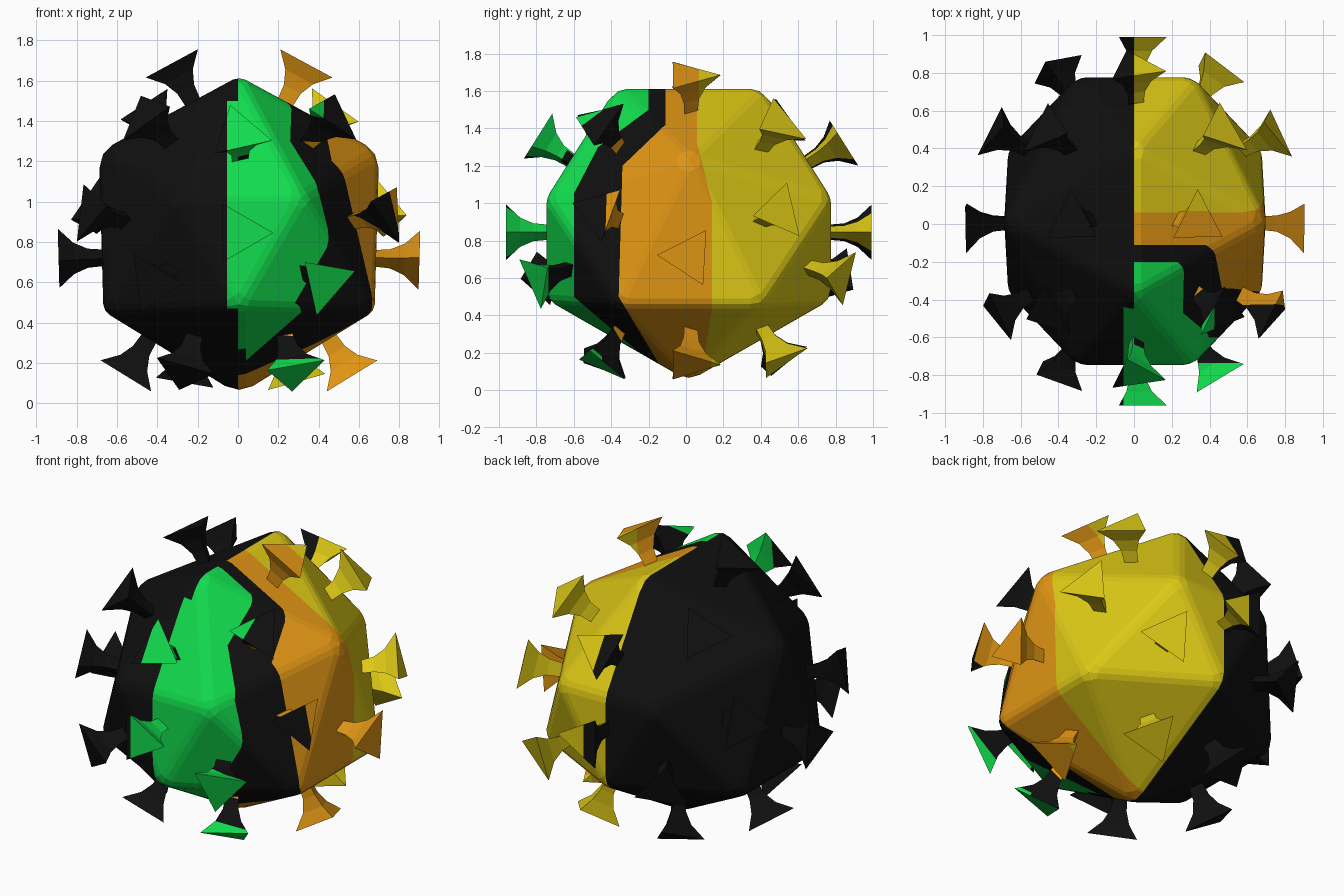
import bpy, bmesh, math
from mathutils import Vector, Matrix

if "Cube" in bpy.data.objects:
    bpy.data.objects.remove(bpy.data.objects["Cube"])

C = Vector((0.005, 0.015, 0.845))          # centre of the shell

# Colours
def material(name, rgb):
    m = bpy.data.materials.new(name)
    m.diffuse_color = (*rgb, 1)
    m.use_nodes = True
    m.node_tree.nodes["Principled BSDF"].inputs["Base Color"].default_value = m.diffuse_color
    return m

MATS = [material("black", (0.005, 0.005, 0.005)),
        material("yellow", (0.72, 0.58, 0.008)),
        material("orange", (0.74, 0.30, 0.007)),
        material("green", (0.006, 0.72, 0.075))]
BLACK, YELLOW, ORANGE, GREEN = range(4)

# Colour borders on the +x half, as (z, y) lines running bottom to top
YELLOW_ORANGE = [(0.05, 0.08), (0.45, 0.14), (1.0, 0.14), (1.32, 0.06), (1.65, 0.06)]
ORANGE_BLACK = [(0.1, -0.12), (0.5, -0.36), (1.2, -0.34), (1.42, -0.11), (1.65, -0.11)]
BLACK_GREEN = [(0.27, -0.33), (0.5, -0.6), (1.05, -0.6), (1.3, -0.47), (1.5, -0.2), (1.65, -0.2)]


def border(line, z):
    if z <= line[0][0]:
        return line[0][1]
    for (z0, y0), (z1, y1) in zip(line, line[1:]):
        if z <= z1:
            return y0 + (y1 - y0) * (z - z0) / (z1 - z0)
    return line[-1][1]


def colour_at(p):
    if p.x < 0:
        strip = p.x > -0.055 and p.y < -0.4 and 0.47 < p.z < 1.5
        return GREEN if strip else BLACK
    if p.y > border(YELLOW_ORANGE, p.z):
        return YELLOW
    if p.y > border(ORANGE_BLACK, p.z):
        return ORANGE
    if p.y > border(BLACK_GREEN, p.z):
        return BLACK
    return GREEN


def cut(bm, co, no, xmin):
    faces = [f for f in bm.faces if f.calc_center_median().x > xmin]
    edges = {e for f in faces for e in f.edges}
    verts = {v for f in faces for v in f.verts}
    bmesh.ops.bisect_plane(bm, geom=faces + list(edges) + list(verts),
                           plane_co=co, plane_no=no, dist=1e-5)


def paint(bm, k):
    """Cut the mesh along the colour borders (scaled k about C), then colour faces."""
    out = lambda p: C + (Vector(p) - C) * k
    for x in (0, -0.055):
        cut(bm, (x, 0, 0), (1, 0, 0), -2)
    for z in (0.47, 1.5):
        cut(bm, out((0, 0, z)), (0, 0, 1), -0.056)
    for line in (YELLOW_ORANGE, ORANGE_BLACK, BLACK_GREEN):
        for (z0, y0), (z1, y1) in zip(line, line[1:]):
            cut(bm, out((0, y0, z0)), Vector((0, z1 - z0, y0 - y1)).normalized(), 0)
    for f in bm.faces:
        p = f.calc_center_median()
        q = C + (p - C) / k
        f.material_index = colour_at(Vector((p.x, q.y, q.z)))
        f.smooth = False


def finish(bm, name):
    me = bpy.data.meshes.new(name)
    bm.to_mesh(me)
    bm.free()
    for m in MATS:
        me.materials.append(m)
    ob = bpy.data.objects.new(name, me)
    bpy.context.collection.objects.link(ob)


# Shell: 15-cornered, 26-faced polyhedron with threefold symmetry about y
pts = []
for i in range(3):
    def ring(r, y, deg):
        a = math.radians(deg + 120 * i)
        return C + 1.015 * Vector((r * math.cos(a), y, r * math.sin(a)))
    pts.append(ring(0.79, 0, 270))
    for s in (-1, 1):
        pts += [ring(0.765, 0.38 * s, 90), ring(0.36, 0.75 * s, 270)]
bm = bmesh.new()
for p in pts:
    bm.verts.new(p)
bmesh.ops.convex_hull(bm, input=bm.verts[:])
bmesh.ops.triangulate(bm, faces=bm.faces[:])
bm.normal_update()
sites = []
for f in bm.faces:
    c, n = f.calc_center_median(), f.normal.copy()
    sites.append((c, n if n.dot(c - C) > 0 else -n))
bmesh.ops.bevel(bm, geom=bm.edges[:], offset=0.035, offset_type='OFFSET',
                segments=2, profile=0.5, affect='EDGES')
bmesh.ops.recalc_face_normals(bm, faces=bm.faces[:])
paint(bm, 1.0)
finish(bm, "shell")

# Spikes: three-sided trumpets, one standing on each shell face
PROFILE = [(0.045, -0.03), (0.055, 0.07), (0.09, 0.14), (0.17, 0.215)]   # radius, height
bm = bmesh.new()
for c, n in sites:
    tip = Vector((1, -0.5, 0))
    tip = (tip - n * tip.dot(n)).normalized()
    side = n.cross(tip)
    rows = []
    for r, h in PROFILE:
        rows.append([bm.verts.new(c + n * h + r * (tip * math.cos(a) + side * math.sin(a)))
                     for a in (0, math.tau / 3, 2 * math.tau / 3)])
    for lo, hi in zip(rows, rows[1:]):
        for j in range(3):
            k = (j + 1) % 3
            bm.faces.new((lo[j], lo[k], hi[k], hi[j]))
    bm.faces.new(rows[-1])
    bm.faces.new(rows[0][::-1])
paint(bm, 1.22)
finish(bm, "spikes")
